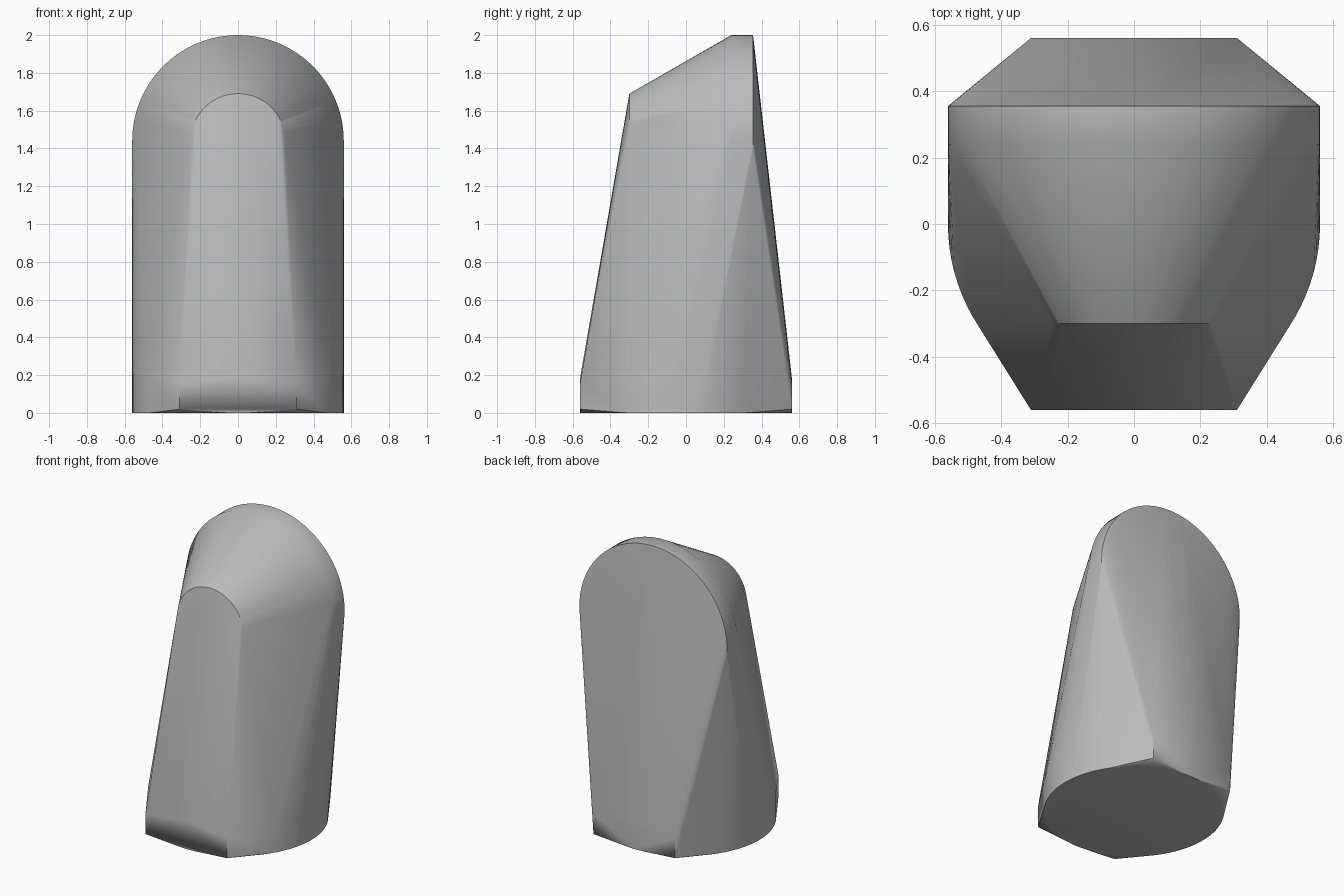
import bpy, bmesh
from math import sin, cos, pi, radians

cube = bpy.data.objects.get("Cube")
if cube:
    bpy.data.objects.remove(cube, do_unlink=True)

RADIUS = 0.56       # base and rear arch
ARCH_Z = 1.44       # shared centre height of both arches
SIDES = 96

grey = bpy.data.materials.new("plain grey")
grey.use_nodes = True
colour = (0.5, 0.5, 0.5, 1)
grey.diffuse_color = colour
grey.node_tree.nodes["Principled BSDF"].inputs["Base Color"].default_value = colour


def ring(radius):
    return [(radius * cos(2 * pi * i / SIDES), radius * sin(2 * pi * i / SIDES))
            for i in range(SIDES)]


points = []
# Round foot
for z in (0, 0.19):
    points += [(x, y, z) for x, y in ring(RADIUS)]
# Square block through the foot, giving the four corners
points += [(sx * 0.31, sy * RADIUS, z)
           for sx in (-1, 1) for sy in (-1, 1) for z in (0.02, 0.16)]
# Thick rear arch and small front arch
for radius, y in ((RADIUS, 0.355), (RADIUS, 0.24), (0.25, -0.3)):
    points += [(x, y, ARCH_Z + z) for x, z in ring(radius)]

# Stretch one skin around all the parts
bm = bmesh.new()
for p in points:
    bm.verts.new(p)
bmesh.ops.convex_hull(bm, input=bm.verts)
bmesh.ops.delete(bm, geom=[v for v in bm.verts if not v.link_faces], context='VERTS')
bmesh.ops.dissolve_limit(bm, angle_limit=radians(0.1), verts=bm.verts, edges=bm.edges)
bmesh.ops.recalc_face_normals(bm, faces=bm.faces)

mesh = bpy.data.meshes.new("body")
bm.to_mesh(mesh)
bm.free()
mesh.materials.append(grey)
body = bpy.data.objects.new("body", mesh)
bpy.context.collection.objects.link(body)
bpy.context.view_layer.objects.active = body
body.select_set(True)
bpy.ops.object.shade_smooth_by_angle(angle=radians(30))
